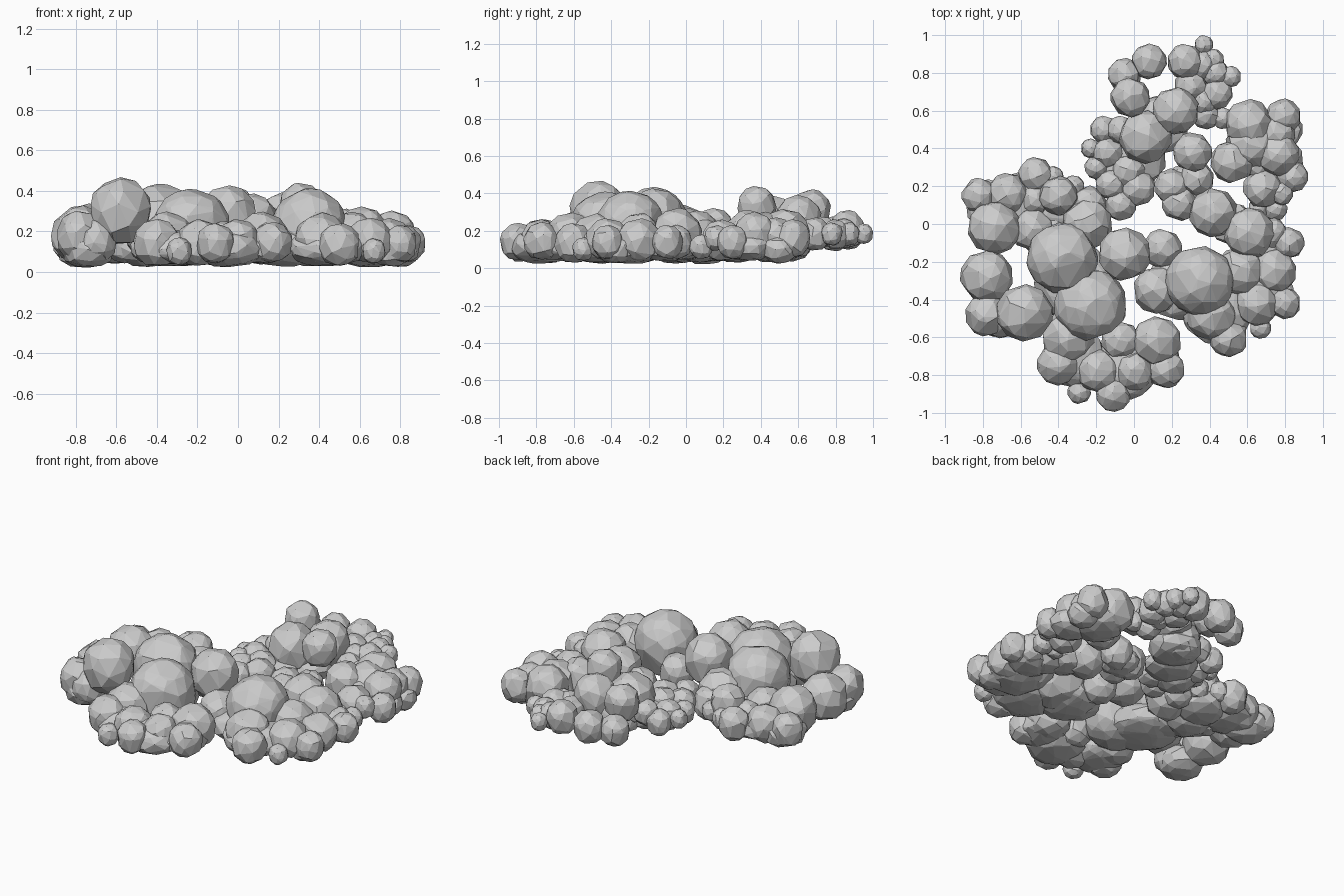
import bpy, bmesh, random
from mathutils import Vector

random.seed(4)


def add_puff(bm, x, y, r, z, floor, top):
    """Faceted irregular ball whose lower half is flattened onto the cloud base."""
    n = 2 if r < 0.155 else 3
    tmp = bmesh.new()
    bmesh.ops.create_icosphere(tmp, subdivisions=n, radius=1)
    dirs = [v.co.normalized() for v in tmp.verts]
    tmp.free()
    if n == 3:
        dirs = random.sample(dirs, 95)
    pts = []
    base = max(floor + random.uniform(-0.014, 0.01), z - 1.25 * r)
    base = min(base, z - 0.3 * r)
    for d in dirs:
        j = Vector([random.uniform(-0.17, 0.17) for _ in range(3)])
        d = (d + j).normalized() * 1.06
        dz = d.z * r * top if d.z > 0 else -min(1, abs(d.z) ** 0.75) * (z - base)
        pts.append(bm.verts.new((x + d.x * r, y + d.y * r, z + dz)))
    hull = bmesh.ops.convex_hull(bm, input=pts)
    junk = [g for g in hull["geom_interior"] + hull["geom_unused"]
            if isinstance(g, bmesh.types.BMVert)]
    bmesh.ops.delete(bm, geom=list(set(junk)), context="VERTS")


def cluster(name, puffs, z, floor, top=0.97):
    """One cloud lobe; puffs are (x, y, radius[, height])."""
    bm = bmesh.new()
    for p in puffs:
        add_puff(bm, *p[:3], p[3] if len(p) > 3 else z, floor, top)
    bmesh.ops.recalc_face_normals(bm, faces=bm.faces)
    me = bpy.data.meshes.new(name)
    bm.to_mesh(me)
    bm.free()
    ob = bpy.data.objects.new(name, me)
    bpy.context.collection.objects.link(ob)


# Tall middle puffs
cluster("middle_puffs", [
    (-.38, -.18, .18, .25), (-.25, 0, .13, .19), (-.24, .11, .09, .16),
    (-.23, -.43, .185, .22), (-.05, -.16, .135, .29), (.15, -.13, .1),
    (.12, -.35, .12), (.35, -.3, .175, .235)], .16, .04)

# Left lobe
cluster("left_puffs", [
    (-.58, -.47, .145, .32), (-.7, -.5, .1, .16), (-.78, -.48, .11, .19),
    (-.78, -.28, .135, .19), (-.74, -.02, .135, .2), (-.82, .15, .09),
    (-.67, .16, .105), (-.52, .26, .09), (-.4, .15, .1, .22), (-.32, .2, .055),
    (-.43, .25, .055), (-.52, .13, .08), (-.54, -.03, .11)], .16, .045)

# Front lobe
cluster("front_puffs", [
    (-.4, -.74, .11), (-.35, -.6, .135, .16), (-.19, -.78, .11), (-.29, -.89, .06, .11),
    (-.11, -.9, .09), (0, -.78, .1, .16), (.12, -.62, .125, .17),
    (.17, -.77, .095), (-.07, -.62, .1)], .15, .04)

# Right lobe
cluster("right_puffs", [
    (.61, -.05, .13, .19), (.82, -.1, .08), (.74, -.25, .115), (.8, -.42, .08),
    (.65, -.42, .115), (.67, -.55, .055, .11), (.5, -.6, .1, .14),
    (.41, -.48, .13, .16), (.56, -.25, .125, .17), (.42, .06, .125, .18),
    (.24, .11, .09), (.2, .2, .09), (.33, .24, .09), (.73, -.05, .08)], .15, .04)

# Back right arm
cluster("back_right_puffs", [
    (.61, .53, .125, .19), (.79, .57, .09), (.75, .48, .1), (.52, .33, .11, .2),
    (.76, .37, .11, .19), (.84, .25, .08, .15), (.68, .19, .1, .16), (.65, .3, .06),
    (.75, .08, .06, .12), (.66, .08, .055, .12), (.62, .42, .13), (.31, .38, .1, .34),
    (.78, .16, .06)], .17, .045)

# Back centre ridge
cluster("back_puffs", [
    (.06, .46, .135, .25), (-.16, .5, .07), (-.07, .5, .07, .2), (-.23, .4, .05),
    (-.14, .38, .08), (-.2, .3, .06), (-.12, .21, .08), (-.07, .1, .08),
    (.02, .19, .09), (-.03, .28, .09), (.22, .6, .12, .27), (.12, .56, .11),
    (.38, .58, .075), (.47, .56, .055)], .16, .05)

# Thin wispy tips at the very back
cluster("back_tip_puffs", [
    (.08, .86, .09, .21), (-.05, .79, .085), (-.02, .67, .1, .32), (.27, .86, .09, .22),
    (.37, .95, .048), (.42, .87, .055), (.43, .8, .07), (.51, .78, .055),
    (.44, .69, .08), (.3, .73, .085), (.36, .84, .075), (.37, .65, .07)], .19, .1)

# Low flat pads that join the puffs underneath
cluster("base_pads", [
    (-.32, -.7, .155), (-.05, -.76, .165), (.1, -.7, .14), (.44, -.45, .18),
    (.65, -.3, .17), (.69, -.12, .13), (.24, -.33, .17), (-.6, .12, .15),
    (-.42, .1, .15), (-.45, -.05, .14), (-.74, -.46, .13), (-.76, .1, .13),
    (-.32, -.3, .2), (.02, .36, .15), (-.09, .27, .12), (.13, .52, .15),
    (.66, .46, .15), (.77, .34, .12), (.27, .2, .11), (.8, .5, .09),
    (.52, 0, .11), (.75, -.38, .1)], .12, .035, .55)
